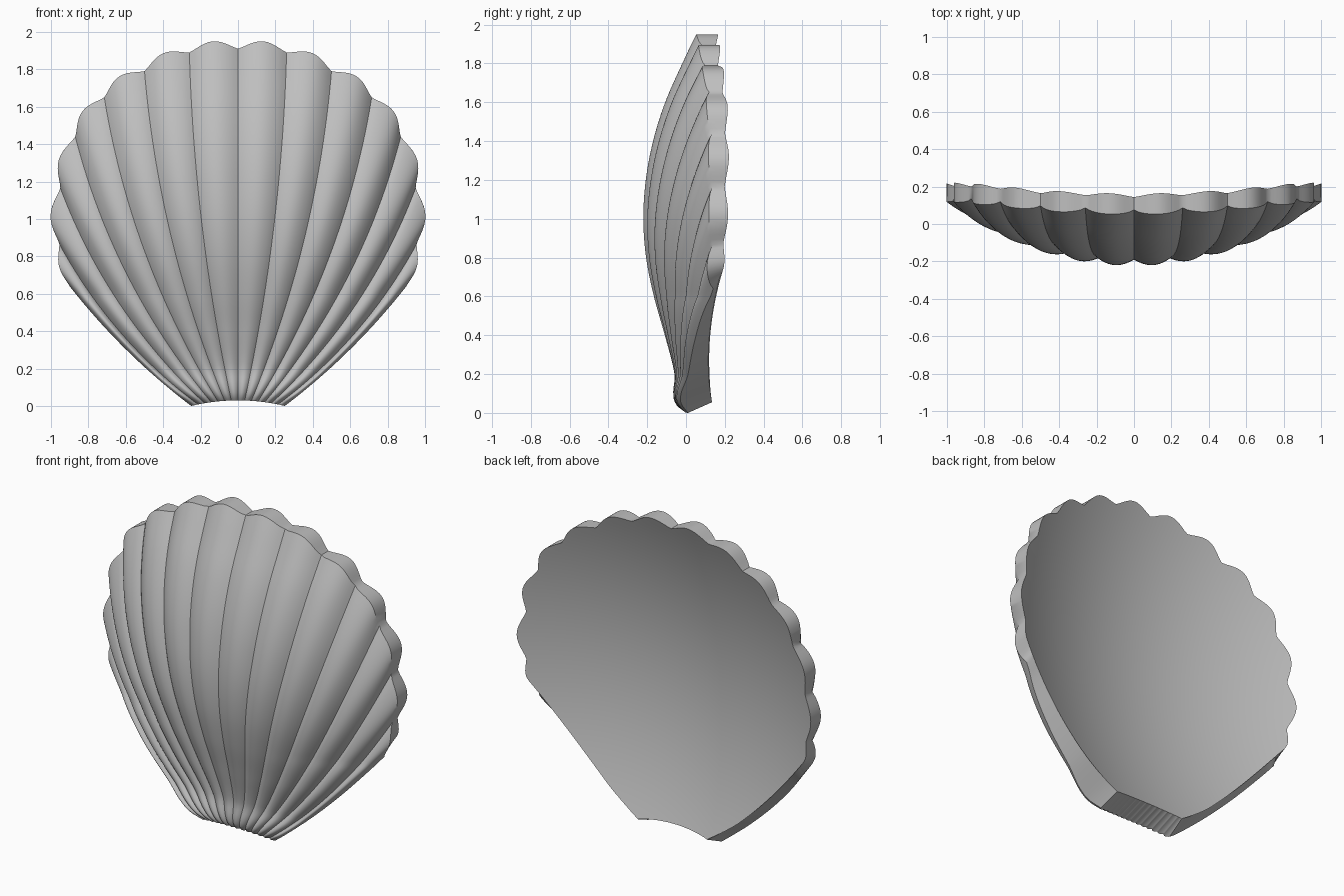
import bpy, bmesh, math
from mathutils import Vector

cube = bpy.data.objects.get("Cube")
if cube:
    bpy.data.objects.remove(cube)

RIBS, STEPS, ROWS = 7, 12, 56      # ribs per side, columns per rib, rows along a rib
# Outer ends of the grooves, from the middle to the side (x, z)
GROOVE_ENDS = [Vector(p) for p in ((0, 1.91), (.26, 1.89), (.50, 1.79), (.715, 1.65),
                                   (.87, 1.44), (.95, 1.165), (.955, .865), (.90, .64))]
# Middle section of the shell front (z, y)
SECTION = [(-.05, .04), (0, -.01), (.05, -.055), (.1, -.066), (.2, -.06), (.4, -.11), (.6, -.167),
           (.8, -.208), (1, -.223), (1.2, -.211), (1.4, -.174), (1.6, -.112), (1.8, -.024),
           (1.95, .048), (2.1, .13)]


def section(z):
    """Smooth curve through the section points."""
    i = max(1, min(len(SECTION) - 3, sum(p[0] <= z for p in SECTION) - 1))
    (z0, y0), (z1, y1), (z2, y2), (z3, y3) = SECTION[i - 1:i + 3]
    d = z2 - z1
    t = (z - z1) / d
    m1, m2 = (y2 - y0) / (z2 - z0) * d, (y3 - y1) / (z3 - z1) * d
    return ((2*t**3 - 3*t*t + 1) * y1 + (t**3 - 2*t*t + t) * m1
            + (3*t*t - 2*t**3) * y2 + (t**3 - t*t) * m2)


def bowl(x, z):
    """Depth of the smooth bowl under the ribs."""
    r = 1.64
    return section(z) + (r - math.sqrt(r*r - x*x)) * min(1, .4 + z)


def plan(u, v):
    """Front outline position: u counts ribs from the middle, v runs from hinge to rim."""
    a = abs(u)
    k = min(RIBS - 1, int(a))
    f = a - k
    p, q = GROOVE_ENDS[k], GROOVE_ENDS[k + 1]
    start = Vector((.25 * a / RIBS, .03 * (1 - (a / RIBS)**2)))
    end = p.lerp(q, f)
    seg = (q - p).normalized()
    lobe = .05 if k < RIBS - 1 else .03
    end += Vector((-seg.y, seg.x)) * lobe * max(0, math.sin(math.pi * f))**1.2 * v**3
    chord = (end - start).normalized()
    bend = .09 * math.sin(math.pi * .92 * a / RIBS)**.8
    pos = start.lerp(end, v) + Vector((chord.y, -chord.x)) * bend * 4 * v * (1 - v)
    return (pos.x if u >= 0 else -pos.x), pos.y


def front_point(u, v):
    x, z = plan(u, v)
    height = .036 * (.35 + .65 * min(1, v * 1.6)) + .012 * v**4
    rib = abs(math.sin(math.pi * u))**.85
    return x, bowl(x, z) + height * (1 - rib), z


def back_point(u, v):
    """Shallow hollow back; its lower edges sit a little above the front ones."""
    x, z = plan(u, v)
    side = (abs(u) / RIBS)**12
    hinge = max(0, 1 - z / .3)
    x -= math.copysign(.015 * side, u)
    z += .055 * max(side, hinge)
    return x, -.04 + .255 * x * x + .2 * (z - .95)**2, z


# Shell: ribbed front, smooth hollow back, and the wall between them
bm = bmesh.new()
us = [i / STEPS for i in range(-RIBS * STEPS, RIBS * STEPS + 1)]
vs = [(j / ROWS)**1.3 for j in range(ROWS + 1)]
front = [[bm.verts.new(front_point(u, v)) for u in us] for v in vs]
back = [[bm.verts.new(back_point(u, v)) for u in us] for v in vs]
for grid, flip in ((front, False), (back, True)):
    for low, high in zip(grid, grid[1:]):
        for i in range(len(us) - 1):
            quad = (low[i], low[i + 1], high[i + 1], high[i])
            bm.faces.new(quad[::-1] if flip else quad)


def border(grid):
    return (grid[0] + [row[-1] for row in grid[1:]] + grid[-1][-2::-1]
            + [row[0] for row in grid[-2:0:-1]])


rim_front, rim_back = border(front), border(back)
for i in range(len(rim_front)):
    j = (i + 1) % len(rim_front)
    bm.faces.new((rim_front[j], rim_front[i], rim_back[i], rim_back[j]))
bmesh.ops.recalc_face_normals(bm, faces=bm.faces)

mesh = bpy.data.meshes.new("scallop_shell")
bm.to_mesh(mesh)
bm.free()
shell = bpy.data.objects.new("scallop_shell", mesh)
bpy.context.collection.objects.link(shell)

# Plain grey
grey = bpy.data.materials.new("shell_grey")
grey.use_nodes = True
colour = (.52, .52, .52, 1)
grey.diffuse_color = colour
grey.node_tree.nodes["Principled BSDF"].inputs["Base Color"].default_value = colour
mesh.materials.append(grey)

bpy.ops.object.select_all(action='DESELECT')
shell.select_set(True)
bpy.context.view_layer.objects.active = shell
bpy.ops.object.shade_smooth_by_angle(angle=math.radians(32))
